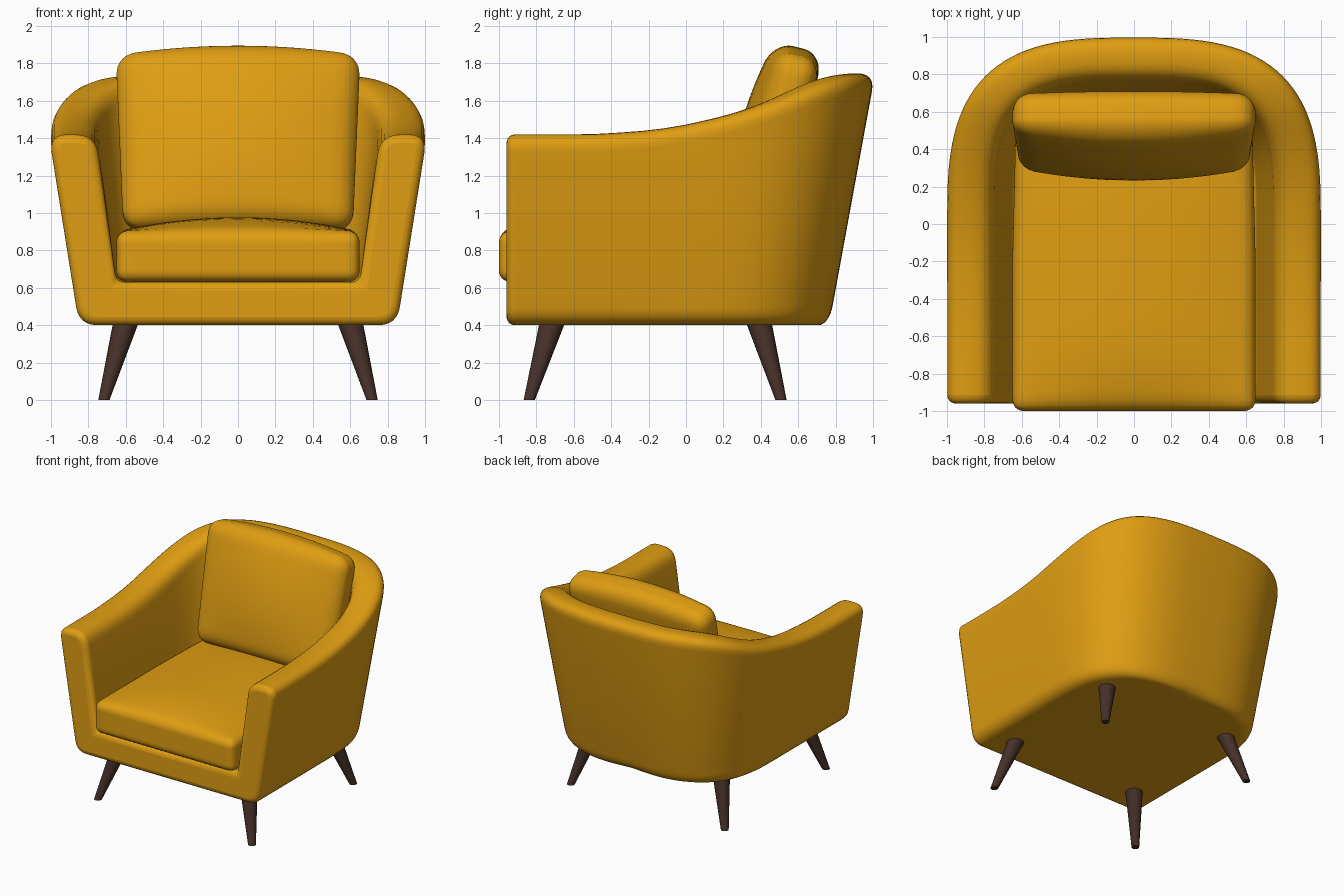
import bpy, bmesh, math
from mathutils import Vector, Matrix

cube = bpy.data.objects.get("Cube")
if cube:
    bpy.data.objects.remove(cube, do_unlink=True)


def material(name, rgb):
    m = bpy.data.materials.new(name)
    m.use_nodes = True
    m.diffuse_color = (*rgb, 1)
    m.node_tree.nodes["Principled BSDF"].inputs["Base Color"].default_value = (*rgb, 1)
    return m


FABRIC = material("mustard fabric", (0.74, 0.34, 0.006))
WOOD = material("dark wood", (0.062, 0.03, 0.022))


def make(name, bm, mat):
    bmesh.ops.recalc_face_normals(bm, faces=bm.faces)
    mesh = bpy.data.meshes.new(name)
    bm.to_mesh(mesh)
    bm.free()
    mesh.materials.append(mat)
    ob = bpy.data.objects.new(name, mesh)
    bpy.context.collection.objects.link(ob)
    bpy.ops.object.select_all(action='DESELECT')
    ob.select_set(True)
    bpy.context.view_layer.objects.active = ob
    bpy.ops.object.shade_smooth_by_angle(angle=math.radians(50))
    return ob


# Tub shell: a rounded wall section swept around half a U, then mirrored
FRONT = -0.96
RIM = [(-1, 1.42), (-0.5, 1.42), (-0.2, 1.44), (0, 1.47), (0.25, 1.53),
       (0.45, 1.6), (0.65, 1.69), (0.83, 1.745), (1.2, 1.76)]


def rim_raw(y):
    for (a, ha), (b, hb) in zip(RIM, RIM[1:]):
        if y <= b:
            return ha + (hb - ha) * max(0, (y - a) / (b - a))
    return RIM[-1][1]


def rim_height(y):
    return sum(rim_raw(y + d * 0.03) for d in range(-3, 4)) / 7


def plan(half_width, back, power, t):
    """Point on a U outline: straight arm for t < 0, rounded back for 0..1."""
    if t < 0:
        return half_width, -t * FRONT
    a = t * math.pi / 2
    c = max(0, math.cos(a)) if t < 1 else 0
    return half_width * c ** (2 / power), back * math.sin(a) ** (2 / power)


def fillet(a, b, c, r, n=6):
    p, q = b + (a - b).normalized() * r, b + (c - b).normalized() * r
    return [p * (1 - k) ** 2 + b * 2 * k * (1 - k) + q * k * k
            for k in (i / n for i in range(n + 1))]


def section(t):
    bx, by = plan(0.85, 0.765, 3, t)
    ox, oy = plan(1.012, 1.012, 3, t)
    ix, iy = plan(0.76, 0.78, 3.4, t)
    fx, fy = plan(0.65, 0.62, 4, t)
    h = rim_height((oy + iy) / 2)
    pull = lambda y: y * 0.8 if y > 0 else y
    under = Vector((0, pull(by), 0.4))
    base, outer = Vector((bx, by, 0.4)), Vector((ox, oy, h))
    inner, floor = Vector((ix, iy, h)), Vector((fx, fy, 0.63))
    return ([under] + fillet(under, base, outer, 0.1) + fillet(base, outer, inner, 0.1)
            + fillet(outer, inner, floor, 0.11) + [floor, Vector((0, pull(fy), 0.63))])


bm = bmesh.new()
stations = [-1 + i / 8 for i in range(8)] + [i / 28 for i in range(29)]
rows = [[bm.verts.new(p) for p in section(t)] for t in stations]
for r, s in zip(rows, rows[1:]):
    for i in range(len(r) - 1):
        bm.faces.new((r[i], r[i + 1], s[i + 1], s[i]))
bm.faces.new(rows[0])
shell = make("tub_shell", bm, FABRIC)
mirror = shell.modifiers.new("Mirror", 'MIRROR')
mirror.merge_threshold = 0.002
bevel = shell.modifiers.new("Soft front edge", 'BEVEL')
bevel.width, bevel.segments = 0.045, 4
bevel.limit_method, bevel.angle_limit = 'ANGLE', math.radians(45)
bevel.use_clamp_overlap = False


# Cushions: rounded boxes with a puffed deformation
def cushion(name, half, radius, puff, matrix):
    bm = bmesh.new()
    bmesh.ops.create_cube(bm, size=2)
    bmesh.ops.subdivide_edges(bm, edges=bm.edges[:], cuts=23, use_grid_fill=True)
    for v in bm.verts:
        p = Vector([math.sin(c * math.pi / 2) * h for c, h in zip(v.co, half)])
        core = Vector([max(-h + radius, min(h - radius, c)) for c, h in zip(p, half)])
        p = core + (p - core).normalized() * radius
        u = Vector([c / h for c, h in zip(p, half)])
        v.co = matrix @ puff(p, u)
    return make(name, bm, FABRIC)


def puff_seat(p, u):
    dome = (1 - u.x ** 2) * (1 - u.y ** 4)
    p.z += 0.075 * dome * max(0, u.z)
    p.x *= 1 - 0.03 * max(0, u.y)
    return p


def puff_back(p, u):
    swell = (1 - u.x ** 2) * (1 - u.z ** 2)
    p.y += swell * (0.07 * min(0, u.y) + 0.02 * max(0, u.y))
    p.y += 0.04 * u.x ** 2 * max(0, -u.y)
    p.z += 0.05 * (1 - u.x ** 2) * max(0, u.z)
    p.x *= 0.975 + 0.03 * u.z
    return p


cushion("seat_cushion", (0.65, 0.8, 0.135), 0.06, puff_seat,
        Matrix.Translation((0, -0.2, 0.767)))
cushion("back_cushion", (0.65, 0.13, 0.475), 0.1, puff_back,
        Matrix.Translation((0, 0.475, 1.375)) @ Matrix.Rotation(math.radians(-14), 4, 'X'))


# Legs: splayed tapered pegs cut level with the ground
def leg(name, top, foot):
    bm = bmesh.new()
    bmesh.ops.create_cone(bm, cap_ends=True, segments=20, radius1=0.03, radius2=0.07, depth=1)
    for v in bm.verts:
        k = v.co.z + 0.5
        c = Vector(foot).lerp(Vector(top), k)
        v.co = Vector((v.co.x + c.x, v.co.y + c.y, c.z))
    make(name, bm, WOOD)


for side, sx in (("left", 1), ("right", -1)):
    leg("front_leg_" + side, (sx * 0.595, -0.71, 0.43), (sx * 0.717, -0.838, 0))
    leg("rear_leg_" + side, (sx * 0.595, 0.385, 0.43), (sx * 0.717, 0.508, 0))
